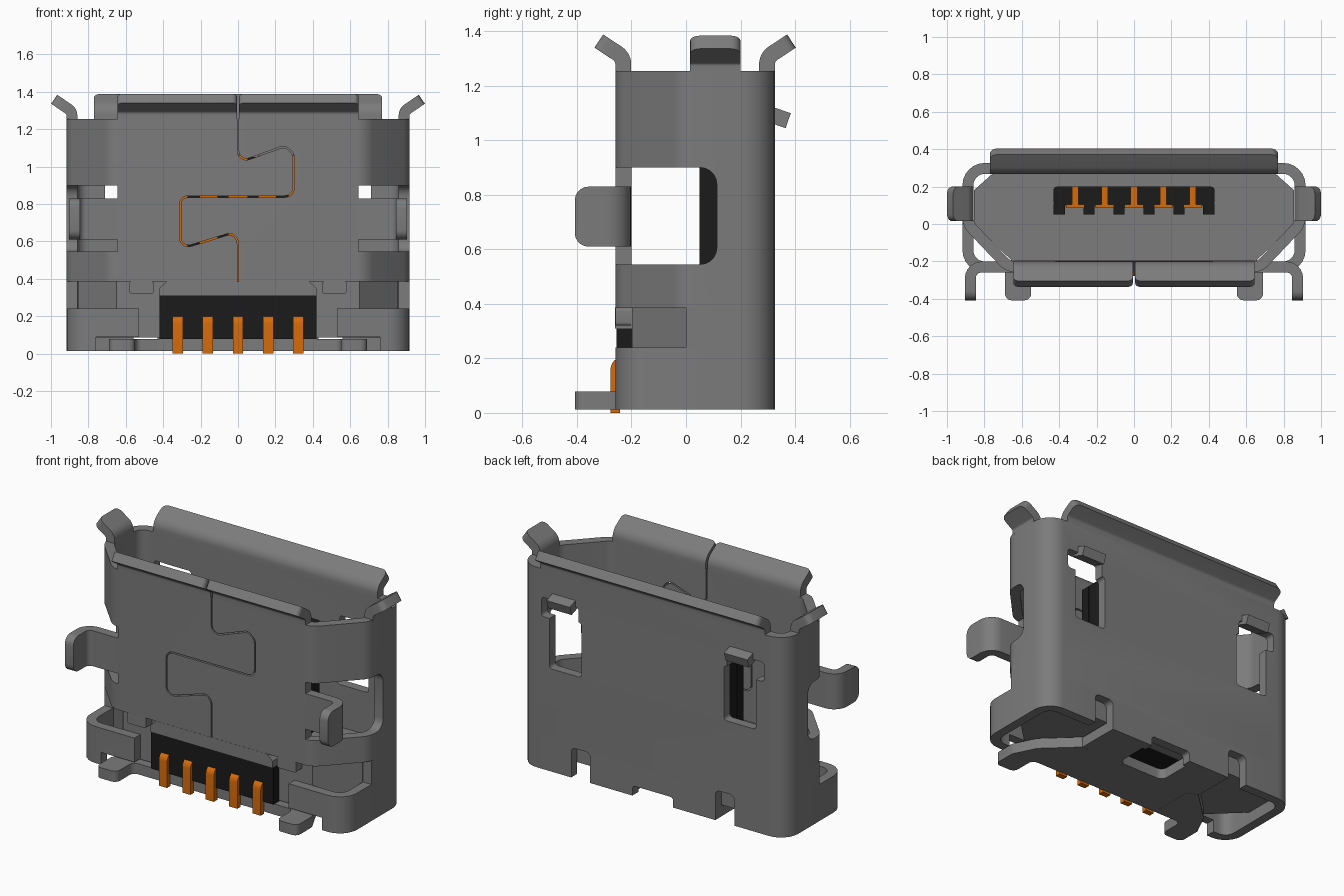
import bpy, bmesh, math
from mathutils import Vector

if "Cube" in bpy.data.objects:
    bpy.data.objects.remove(bpy.data.objects["Cube"])


def material(name, rgb):
    m = bpy.data.materials.new(name)
    m.diffuse_color = (*rgb, 1)
    m.use_nodes = True
    m.node_tree.nodes["Principled BSDF"].inputs["Base Color"].default_value = m.diffuse_color
    return m


METAL = material("grey metal", (0.2, 0.2, 0.2))
BLACK = material("black plastic", (0.011, 0.011, 0.011))
COPPER = material("orange contact", (0.66, 0.145, 0.003))
T = 0.058  # sheet thickness
MAP = {'z': lambda u, v, w: (u, v, w),
       'x': lambda u, v, w: (w, u, v),
       'y': lambda u, v, w: (u, w, v)}


def finish(name, bm, mat, mirror):
    bmesh.ops.recalc_face_normals(bm, faces=bm.faces)
    me = bpy.data.meshes.new(name)
    bm.to_mesh(me)
    bm.free()
    ob = bpy.data.objects.new(name, me)
    bpy.context.collection.objects.link(ob)
    if mat:
        me.materials.append(mat)
    if mirror:
        ob.modifiers.new("mirror", 'MIRROR').use_mirror_merge = False
    return ob


def fillet(pts, r, closed=False, seg=6):
    """Round the corners of a 2D path."""
    pts = [Vector(p) for p in pts]
    n, out = len(pts), []
    for i, p in enumerate(pts):
        if not closed and i in (0, n - 1):
            out.append(p)
            continue
        a, b = pts[i - 1] - p, pts[(i + 1) % n] - p
        half = a.angle(b) / 2
        d = min(r / math.tan(half), a.length * .49, b.length * .49)
        rad = d * math.tan(half)
        c = p + (a.normalized() + b.normalized()).normalized() * (rad / math.sin(half))
        s, e = p + a.normalized() * d - c, p + b.normalized() * d - c
        ang = math.atan2(s.x * e.y - s.y * e.x, s.dot(e))
        for k in range(seg + 1):
            t = ang * k / seg
            out.append(c + Vector((s.x * math.cos(t) - s.y * math.sin(t),
                                   s.x * math.sin(t) + s.y * math.cos(t))))
    return out


def ribbon(name, path, r, w0, w1, axis, mat, t=T, closed=False, tip=0, mirror=False):
    """Bent sheet: rounded path, thickness t, extruded along an axis."""
    p = fillet(path, r, closed)
    n = len(p)
    bm, rows = bmesh.new(), []
    for i in range(n):
        d0 = (p[i] - p[i - 1]) if (closed or i) else p[1] - p[0]
        d1 = (p[(i + 1) % n] - p[i]) if (closed or i < n - 1) else d0
        d0, d1 = d0.normalized(), d1.normalized()
        m = (d0 + d1).normalized()
        o = Vector((-m.y, m.x)) * (t / 2 / max(.3, m.dot(d0)))
        rows.append([bm.verts.new(MAP[axis](*q, w)) for q, w in
                     ((p[i] + o, w0), (p[i] - o, w0), (p[i] - o, w1), (p[i] + o, w1))])
    for i in range(n if closed else n - 1):
        a, b = rows[i], rows[(i + 1) % n]
        for k in range(4):
            bm.faces.new((a[k], a[(k + 1) % 4], b[(k + 1) % 4], b[k]))
    if not closed:
        bm.faces.new(rows[0])
        bm.faces.new(rows[-1])
    if tip:
        e = [bm.edges.get((rows[-1][0], rows[-1][1])), bm.edges.get((rows[-1][2], rows[-1][3]))]
        bmesh.ops.bevel(bm, geom=e, offset=tip, segments=5, profile=.5, affect='EDGES')
    return finish(name, bm, mat, mirror)


def slab(name, path, w0, w1, axis, mat, r=0, mirror=False):
    """Extruded closed outline."""
    p = fillet(path, r, True, 5) if r else [Vector(q) for q in path]
    bm = bmesh.new()
    a, b = ([bm.verts.new(MAP[axis](*q, w)) for q in p] for w in (w0, w1))
    bm.faces.new(a)
    bm.faces.new(b)
    for i in range(len(p)):
        j = (i + 1) % len(p)
        bm.faces.new((a[i], a[j], b[j], b[i]))
    return finish(name, bm, mat, mirror)


def box(name, u, v, w, axis, mat, r=0, mirror=False):
    return slab(name, [(u[0], v[0]), (u[1], v[0]), (u[1], v[1]), (u[0], v[1])],
                w[0], w[1], axis, mat, r, mirror)


def cut(ob, *cutters):
    bpy.context.view_layer.objects.active = ob
    for c in cutters:
        m = ob.modifiers.new("cut", 'BOOLEAN')
        m.object, m.operation, m.solver = c, 'DIFFERENCE', 'EXACT'
        bpy.ops.object.modifier_apply(modifier=m.name)
    for c in cutters:
        bpy.data.objects.remove(c)


# upper shell with side windows, latch windows and the interlocking seam
section = [(.888, .297), (-.888, .297), (-.888, .0), (-.67, -.23), (.67, -.23), (.888, .0)]
shell = ribbon("shell", section, .09, .385, 1.255, 'z', METAL, closed=True)
seam = [(0, 1.4), (0, 1.02), (.25, 1.11), (.297, 1.07), (.297, .84), (-.31, .84),
        (-.31, .56), (-.03, .645), (0, .6), (0, .36)]
cut(shell,
    box("side_cut", (-.4, .113), (.545, .9), (.645, 1.1), 'x', None, .06, True),
    box("latch_cut", (.49, .71), (.65, .99), (.2, .4), 'y', None, .02, True),
    box("latch_top_cut", (.51, .765), (.96, 1.08), (.2, .4), 'y', None, .02, True),
    ribbon("seam_cut", seam, .045, -.32, -.1, 'y', None, t=.008))

# shell around the side slots
mid = [(.888, .0), (.888, .297), (-.888, .297), (-.888, .0)]
ribbon("middle_band", mid, .09, .24, .385, 'z', METAL)

# lower band wrapping round to the front
low = [(.53, -.23), (.888, -.23), (.888, .297), (-.888, .297), (-.888, -.23), (-.53, -.23)]
band = ribbon("lower_band", low, .09, .013, .24, 'z', METAL)
cut(band,
    box("foot_cut", (.4, .76), (-.1, .09), (-.4, -.15), 'y', None, 0, True),
    box("back_notch_cut", (.43, .56), (-.1, .2), (.2, .4), 'y', None, .03, True),
    box("back_middle_cut", (-.14, .14), (-.1, .075), (.2, .4), 'y', None, .02))

# front wall lower lip and side lugs
slab("front_lip", [(-.42, .31), (.42, .31), (.42, .35), (.38, .386), (-.38, .386), (-.42, .35)],
     -.26, -.2, 'y', METAL)
box("front_lug", (.45, .58), (.32, .386), (-.259, -.2), 'y', METAL, .012, True)

# flared mouth
ribbon("back_flare", [(.297, 1.25), (.297, 1.305), (.387, 1.364)], .07, -.77, .77, 'x', METAL,
       tip=.035)
ribbon("front_flare", [(-.23, 1.25), (-.23, 1.305), (-.32, 1.364)], .07, .006, .645, 'x', METAL,
       tip=.025, mirror=True)
ribbon("side_flare", [(.888, 1.25), (.888, 1.295), (.983, 1.36)], .07, .015, .2, 'y', METAL,
       tip=.035, mirror=True)

# latch springs poking out of the back wall
ribbon("latch_spring", [(.28, 1.105), (.375, 1.072)], .01, .53, .69, 'x', METAL, mirror=True)

# side mounting tabs
ribbon("mounting_tab", [(.64, -.23), (.875, -.23), (.875, -.408)], .06, .61, .83, 'z', METAL,
       tip=.05, mirror=True)

# bottom plate with fold slot, and forward feet
plate = box("bottom_plate", (-.43, .43), (-.245, .3), (.014, .078), 'z', METAL)
cut(plate, box("slot_cut", (-.16, .16), (.06, .4), (-.1, .2), 'z', None, .04))
slab("foot", [(.36, -.244), (.55, -.244), (.55, -.408), (.69, -.408), (.69, -.26),
              (.62, -.12), (.43, .06), (.36, .06)], .013, .079, 'z', METAL, .035, True)

# inner body, filling the lower shell
slab("inner_body", [(.76, .266), (-.76, .266), (-.856, .18), (-.856, .0), (-.65, -.199),
                    (.65, -.199), (.856, .0), (.856, .18)], .085, .388, 'z', METAL)

# black base and tongue with ribs between the contacts
box("base_block", (-.42, .42), (-.255, -.15), (.079, .31), 'z', BLACK)
box("base_underside", (-.42, .42), (-.2, .2), (.079, .2), 'z', BLACK)
box("tongue", (-.43, .43), (.1, .2), (.3, 1.05), 'z', BLACK, .02)
pitch = .157
for x0, x1 in ((-.43, -.37), (-.27, -.21), (-.11, -.05), (.05, .11), (.21, .27),
               (.37, .43)):
    box("tongue_rib", (x0, x1), (.05, .11), (.3, 1.05), 'z', BLACK)

# contacts: solder leg, blade on the tongue and hooked tip
for i in range(-2, 3):
    x = i * .161
    ribbon("solder_leg", [(-.2, .188), (-.26, .188), (-.26, 0)], .03, x - .028, x + .028,
           'x', COPPER, t=.034)
    x = i * pitch
    box("contact_blade", (x - .05, x + .05), (.085, .105), (.36, 1.06), 'z', COPPER)
    box("contact_tip", (x - .018, x + .018), (.1, .2), (1.03, 1.065), 'z', COPPER)

# smooth bends, keep sheet edges sharp
for ob in bpy.context.scene.objects:
    ob.select_set(True)
bpy.context.view_layer.objects.active = shell
bpy.ops.object.shade_smooth_by_angle(angle=math.radians(30))
